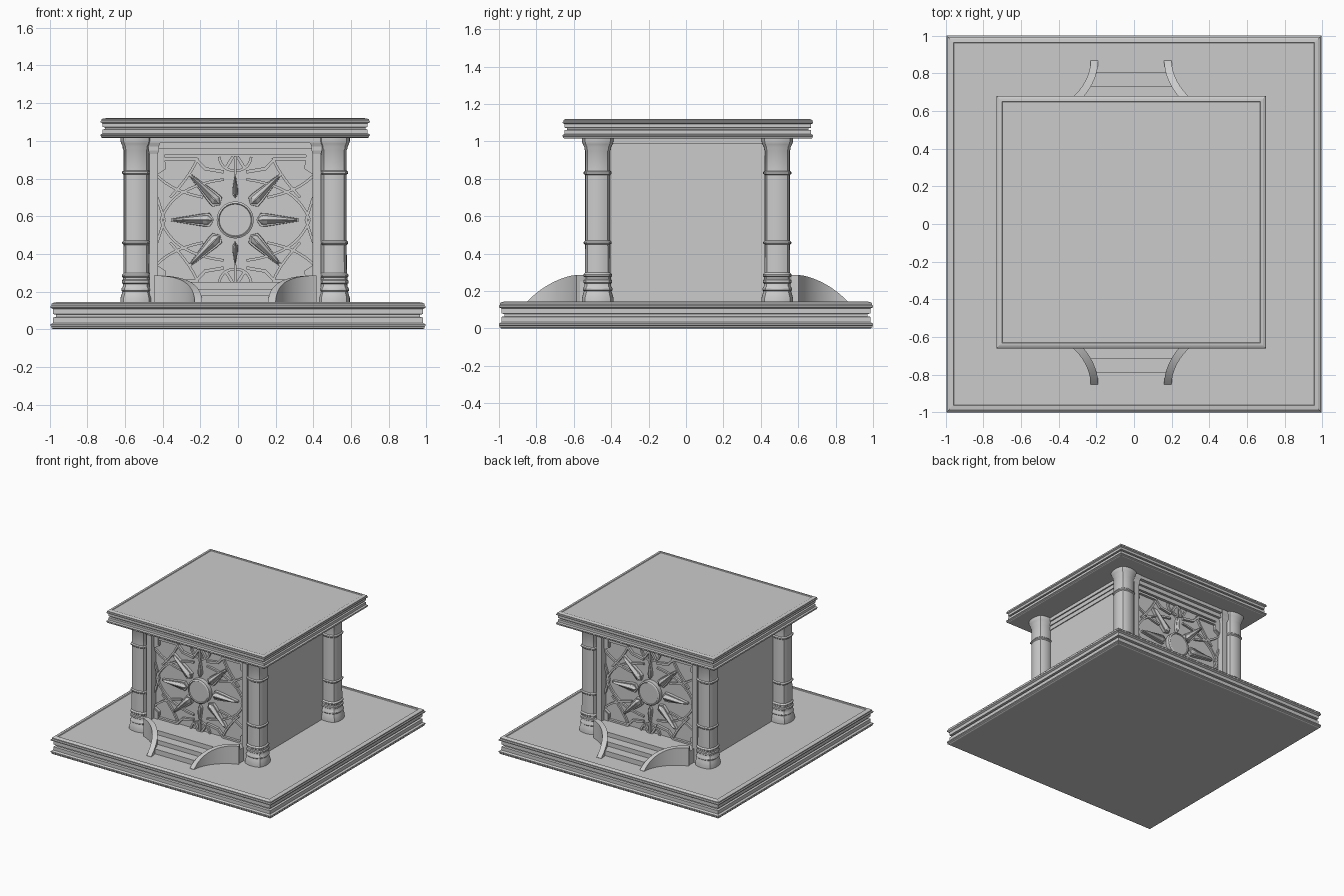
import bpy, bmesh
from math import sin, cos, pi, radians
from mathutils import Vector
from mathutils.geometry import interpolate_bezier

if "Cube" in bpy.data.objects:
    bpy.data.objects.remove(bpy.data.objects["Cube"])

CX, CY = -0.015, 0.008      # centre of the building on the plinth
FLOOR, SUN_Z, WALL = 0.14, 0.58, 0.462


def loft(name, rings, smooth=False):
    """Closed solid skinned through rings of equal point count."""
    bm = bmesh.new()
    loops = [[bm.verts.new(p) for p in r] for r in rings]
    n = len(loops[0])
    for a, b in zip(loops, loops[1:]):
        for i in range(n):
            j = (i + 1) % n
            bm.faces.new((a[i], a[j], b[j], b[i]))
    bm.faces.new(loops[0][::-1])
    bm.faces.new(loops[-1])
    bmesh.ops.recalc_face_normals(bm, faces=bm.faces)
    me = bpy.data.meshes.new(name)
    bm.to_mesh(me)
    bm.free()
    ob = bpy.data.objects.new(name, me)
    bpy.context.collection.objects.link(ob)
    if smooth:
        bpy.ops.object.select_all(action='DESELECT')
        ob.select_set(True)
        bpy.context.view_layer.objects.active = ob
        bpy.ops.object.shade_smooth_by_angle(angle=radians(35))
    return ob


def slab(name, cx, cy, hx, hy, profile):
    """Rectangular moulding; profile is (inset, z)."""
    loft(name, [[(cx + a * (hx - d), cy + b * (hy - d), z)
                 for a, b in ((-1, -1), (1, -1), (1, 1), (-1, 1))] for d, z in profile])


def box(name, x0, x1, y0, y1, z0, z1):
    slab(name, (x0 + x1) / 2, (y0 + y1) / 2, abs(x1 - x0) / 2, abs(y1 - y0) / 2,
         [(0, z0), (0, z1)])


def strip(name, pts, half, base, tops, place, smooth=False):
    """Rectangular band along a 2D path, rising from base to tops."""
    pts = [Vector(p) for p in pts]
    rings = []
    for i, p in enumerate(pts):
        t = (pts[min(i + 1, len(pts) - 1)] - pts[max(i - 1, 0)]).normalized()
        n = Vector((-t.y, t.x)) * half
        a, b = p + n, p - n
        rings.append([place(*a, base), place(*b, base), place(*b, tops[i]), place(*a, tops[i])])
    loft(name, rings, smooth)


def bezier(p, n):
    return interpolate_bezier(*[Vector((*q, 0)[:3]) for q in p], n)


# Plinth and roof share a double-flanged edge moulding
EDGE = [(.014, 0), (.004, .006), (.004, .014), (0, .018), (0, .026), (.014, .034), (.014, .062),
        (.03, .065), (.03, .077), (.014, .08), (.014, .106), (0, .114), (0, .122), (.006, .128),
        (.006, .136), (.018, .142), (.036, .144), (.04, .138), (.06, .138)]
slab("plinth", 0, 0, 0.995, 1.0, EDGE)
slab("roof", CX, CY + .002, 0.715, 0.67, [(d * .8, 1.015 + z * .73) for d, z in EDGE])

# Body with stepped cornice
box("body", CX - .485, CX + .485, CY - WALL, CY + WALL, .13, 1.02)
for i, (hx, hy, z) in enumerate(((.492, .485, .925), (.5, .505, .957), (.51, .53, .988))):
    box(f"cornice_{i + 1}", CX - hx, CX + hx, CY - hy, CY + hy, z, 1.02)


# Columns: square section with bowed sides
def ring_section():
    pts = []
    for k in range(4):
        for i in range(6):
            t = -.8 + 1.6 * i / 6
            u, v = t, -(.8 + .2 * (1 - (t / .8) ** 2))
            c, s = cos(k * pi / 2), sin(k * pi / 2)
            pts.append((u * c - v * s, u * s + v * c))
    return pts


COLUMN = [(.084, .13), (.084, .165), (.078, .185), (.074, .2), (.079, .205), (.079, .215),
          (.072, .225), (.07, .24), (.077, .245), (.077, .258), (.071, .264), (.071, .275),
          (.077, .28), (.077, .288), (.068, .298), (.067, .448), (.075, .455), (.075, .463),
          (.067, .47), (.067, .82), (.075, .827), (.075, .836), (.067, .843), (.067, .95),
          (.072, .96), (.072, .97), (.08, .985), (.084, 1.0), (.084, 1.02)]
for sx in (-1, 1):
    for sy in (-1, 1):
        loft("column", [[(CX + sx * .525 + r * u, CY + sy * .48 + r * v, z)
                         for u, v in ring_section()] for r, z in COLUMN], True)

# Front and back portals (mirrored in y)
for s in (-1, 1):
    side = "front" if s < 0 else "back"

    def plan(u, v, h):              # plan coordinates with height
        return (CX + u, CY + s * v, h)

    def relief(u, v, h):            # wall coordinates with projection
        return (CX + u, CY + s * (WALL + h), SUN_Z + v)

    # Piers beside the panel
    for m in (-1, 1):
        x = CX + m * .433
        slab(f"{side}_pier", x, CY + s * .48, .022, .04,
             [(0, .13), (0, .93), (-.006, .95), (-.006, .97), (-.014, .99), (-.014, 1.02)])

    # Curved stair rails
    rail = bezier([(.195, .86, .14), (.195, .76, .24), (.27, .63, .285), (.425, .575, .285)], 20)
    for m in (-1, 1):
        strip(f"{side}_stair_rail", [(m * p.x, p.y) for p in rail], .02, FLOOR - .005,
              [p.z for p in rail], plan, True)

    # Steps following the rails
    for i, y in enumerate((.798, .722, .647)):
        edge = [(p.x, p.y) for p in rail if p.y < y]
        x0 = min(p.x + .002 for p in rail if p.y < y + .02)
        half = [(x0, y)] + edge + [(.425, .45)]
        outline = half + [(-u, v) for u, v in reversed(half)]
        loft(f"{side}_step_{i + 1}", [[plan(u, v, z) for u, v in outline]
                                      for z in (FLOOR - .005, .178 + i * .036)])

    # Sun disc
    loft(f"{side}_sun_disc", [[relief(r * cos(a * pi / 16), r * sin(a * pi / 16), h)
                               for a in range(32)]
                              for r, h in ((.098, 0), (.098, .034), (.088, .04), (.084, .034))], True)

    # Sun rays: kite plate with a raised ridged core
    for k in range(8):
        a = k * pi / 4
        thin = .4 if k in (2, 6) else 1
        tip = .24 if k in (2, 6) else .34

        def kite(g, w, h):
            pts = ((.112 + g, 0), (.135 + g, w), (.17, w * .95), (tip - g * 1.5, w * .2),
                   (tip - g * 1.5, -w * .2), (.17, -w * .95), (.135 + g, -w))
            return [relief(r * cos(a) - t * sin(a), r * sin(a) + t * cos(a), h) for r, t in pts]
        loft(f"{side}_sun_ray", [kite(0, .036 * thin, 0), kite(0, .034 * thin, .022),
                                 kite(.007, .024 * thin, .022), kite(.01, .02 * thin, .03),
                                 kite(.02, .003, .042)])

    # Tracery, mirrored into four quadrants
    ribs = [bezier([(.395, 0), (.35, .12), (.25, .19), (.06, .215)], 14),
            bezier([(.415, .235), (.35, .17), (.27, .14), (.17, .12)], 10),
            bezier([(.2, .33), (.22, .27), (.27, .2), (.345, .12)], 10),
            bezier([(.415, .12), (.40, .08), (.39, .04), (.375, .0)], 6),
            bezier([(.085, .335), (.08, .29), (.05, .262), (0, .26)], 8)]
    for m in (-1, 1):
        for n in (-1, 1):
            for p in ribs:
                strip(f"{side}_tracery", [(m * q.x, n * q.y) for q in p], .007, -.005,
                      [.016] * len(p), relief)
            strip(f"{side}_medallion_spoke", [(m * .012, n * .335), (m * .05, n * .275)],
                  .008, -.005, [.022] * 2, relief)
            # Stepped corner frame
            frame = [(.415, .25), (.375, .275), (.375, .325), (.21, .325), (.16, .272), (.06, .255)]
            strip(f"{side}_corner_frame", [(m * u, n * v) for u, v in frame], .009, -.005,
                  [.02] * len(frame), relief)
            loft(f"{side}_corner_block", [[relief(m * u, n * v, h) for u, v in
                                           ((.415, .25), (.375, .275), (.375, .345), (.415, .345))]
                                          for h in (-.005, .025)])
    for n in (-1, 1):
        strip(f"{side}_medallion_stem", [(0, n * .34), (0, n * .24)], .007, -.005, [.024] * 2, relief)
